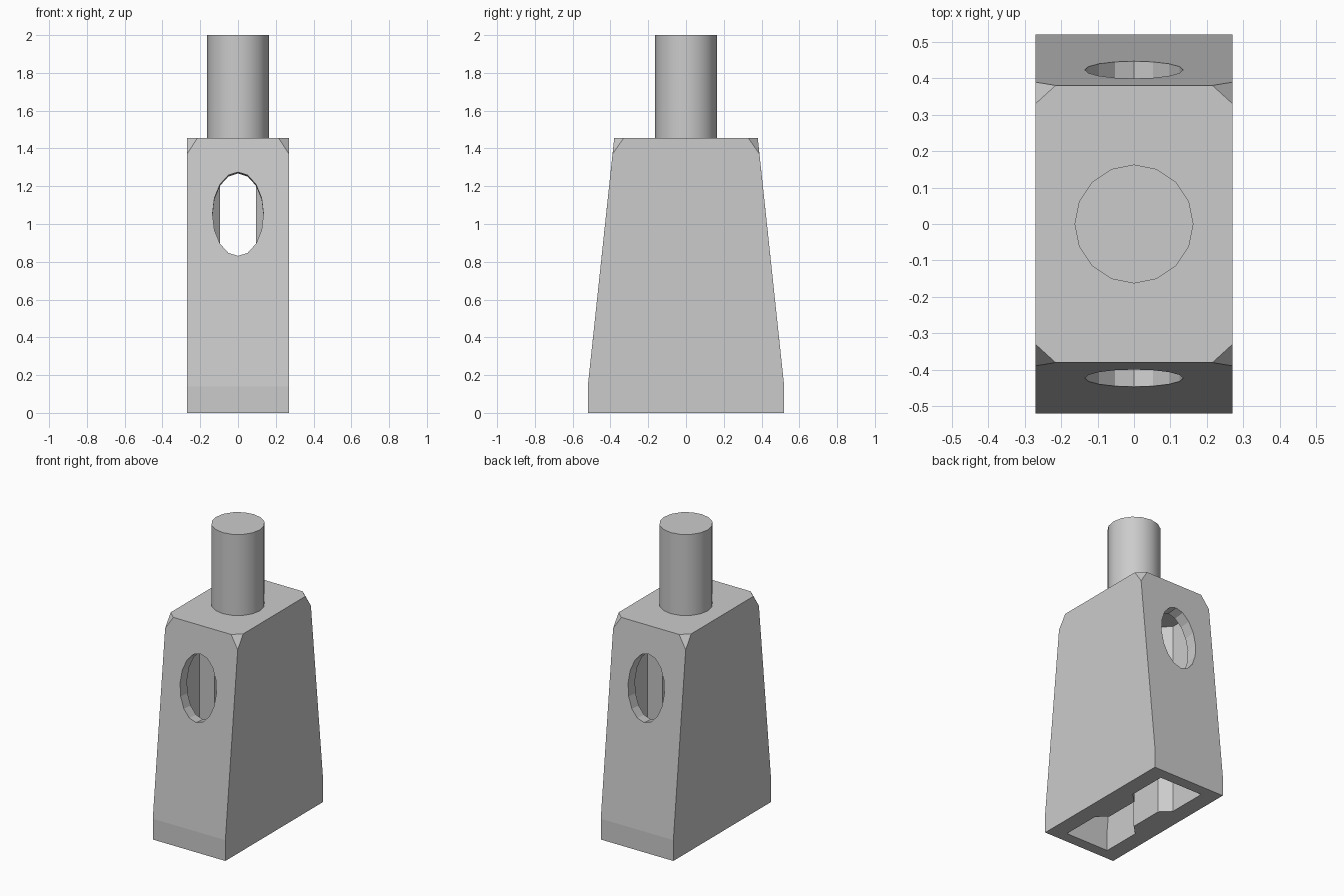
import bpy, bmesh, math
from mathutils import Matrix, Vector

if "Cube" in bpy.data.objects:
    bpy.data.objects.remove(bpy.data.objects["Cube"])

grey = bpy.data.materials.new("plain grey")
grey.diffuse_color = (0.6, 0.6, 0.6, 1)
grey.use_nodes = True
grey.node_tree.nodes["Principled BSDF"].inputs["Base Color"].default_value = grey.diffuse_color


def make_object(name, bm):
    bmesh.ops.recalc_face_normals(bm, faces=bm.faces)
    mesh = bpy.data.meshes.new(name)
    bm.to_mesh(mesh)
    bm.free()
    mesh.materials.append(grey)
    obj = bpy.data.objects.new(name, mesh)
    bpy.context.collection.objects.link(obj)
    return obj


def cut(target, cutter):
    mod = target.modifiers.new("cut", 'BOOLEAN')
    mod.operation = 'DIFFERENCE'
    mod.solver = 'EXACT'
    mod.object = cutter
    bpy.context.view_layer.objects.active = target
    bpy.ops.object.modifier_apply(modifier=mod.name)
    bpy.data.objects.remove(cutter)


# Tapered body with clipped top corners
corner = [(.27, .52, 0), (.27, .52, .14), (.27, .389, 1.37),
          (.215, .38, 1.455), (.27, .33, 1.455)]
bm = bmesh.new()
for sx in (-1, 1):
    for sy in (-1, 1):
        for x, y, z in corner:
            bm.verts.new((sx * x, sy * y, z))
bmesh.ops.convex_hull(bm, input=bm.verts)
bmesh.ops.dissolve_limit(bm, angle_limit=math.radians(1),
                         verts=bm.verts, edges=bm.edges)
body = make_object("tapered_body", bm)

# Cavity open at the bottom, pinched by a chamfered rib on each side wall
quarter = [(.16, None), (.16, .18), (.095, .116)]
outline = quarter + [(x, -y if y else None) for x, y in quarter[::-1]]
outline = [(x, y if y else (.445 if i == 0 else -.445))
           for i, (x, y) in enumerate(outline)]
outline += [(-x, -y) for x, y in outline]
bm = bmesh.new()
rings = []
for z, end in ((-.1, .445), (.14, .445), (1.30, .322)):
    rings.append([bm.verts.new((x, math.copysign(end, y) if abs(y) > .4 else y, z))
                  for x, y in outline])
n = len(outline)
for low, high in zip(rings, rings[1:]):
    for i in range(n):
        j = (i + 1) % n
        bm.faces.new((low[i], low[j], high[j], high[i]))
bm.faces.new(rings[0])
bm.faces.new(rings[-1])
cut(body, make_object("cavity_cutter", bm))

# Oval holes square to the sloping front and back walls
tilt = math.atan2(.14, 1.315)
for side in (-1, 1):
    bm = bmesh.new()
    bmesh.ops.create_cone(bm, cap_ends=True, segments=16,
                          radius1=1, radius2=1, depth=.26)
    bmesh.ops.scale(bm, vec=(.135, .2235, 1), verts=bm.verts)
    aim = Vector((0, side * math.cos(tilt), math.sin(tilt)))
    up = Vector((0, -side * math.sin(tilt), math.cos(tilt)))
    right = up.cross(aim)
    turn = Matrix((right, up, aim)).transposed().to_4x4()
    bmesh.ops.transform(bm, verts=bm.verts,
                        matrix=Matrix.Translation((0, side * .423, 1.053)) @ turn)
    cut(body, make_object("oval_cutter", bm))

# Round shank on top
bm = bmesh.new()
bmesh.ops.create_cone(bm, cap_ends=True, segments=16,
                      radius1=.163, radius2=.163, depth=.545,
                      matrix=Matrix.Translation((0, 0, 1.7275)))
shank = make_object("shank", bm)

# Smooth round parts, keeping sharp edges
for obj, angle in ((shank, 30), (body, 3)):
    bpy.ops.object.select_all(action='DESELECT')
    obj.select_set(True)
    bpy.context.view_layer.objects.active = obj
    bpy.ops.object.shade_smooth_by_angle(angle=math.radians(angle))
